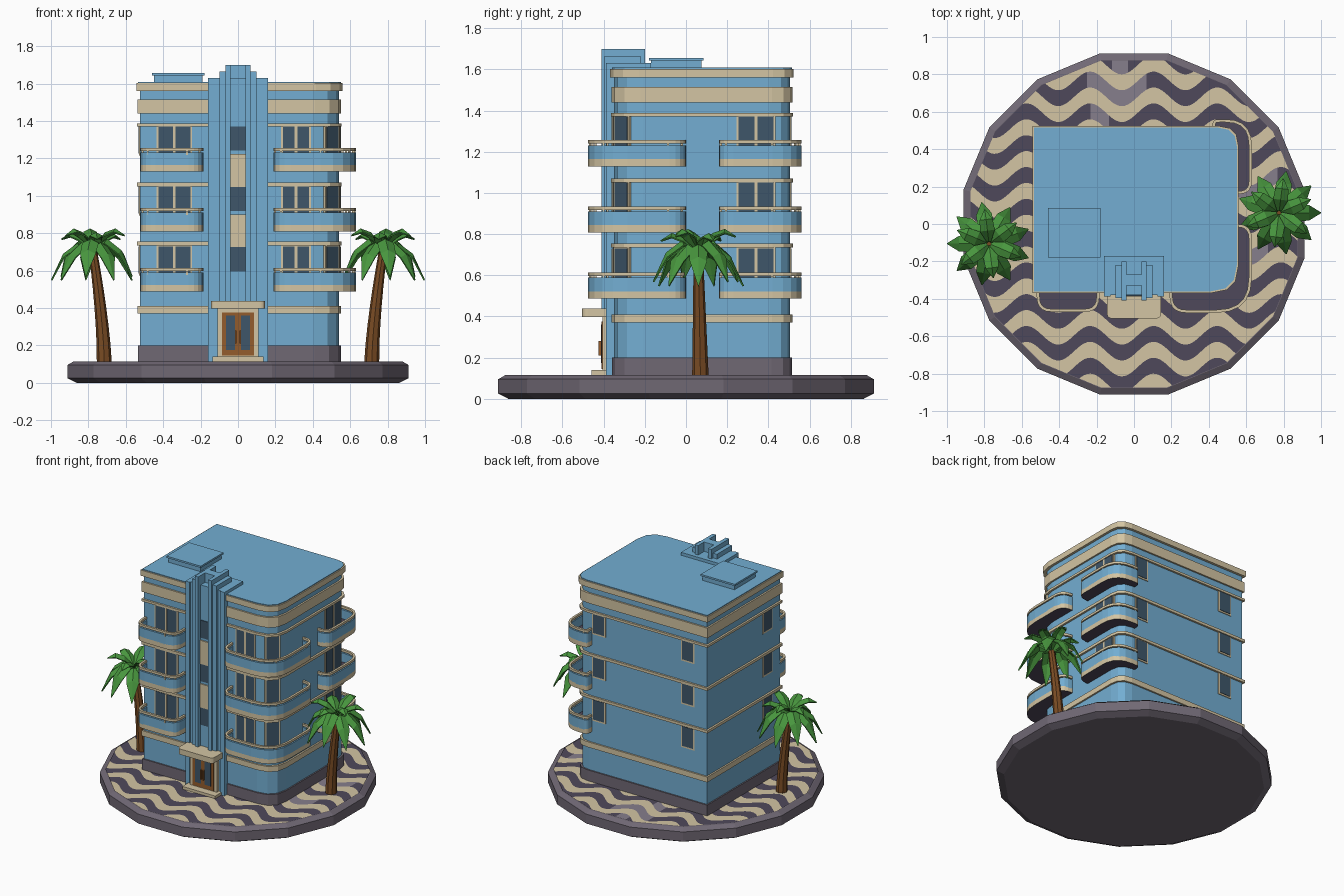
import bpy, bmesh, math
from mathutils import Vector, Matrix

cube = bpy.data.objects.get("Cube")
if cube:
    bpy.data.objects.remove(cube, do_unlink=True)


def material(name, *rgb):
    col = [(c / 255 / 12.92 if c < 11 else ((c / 255 + 0.055) / 1.055) ** 2.4) for c in rgb] + [1]
    m = bpy.data.materials.new(name)
    m.use_nodes = True
    m.diffuse_color = col
    bsdf = next(n for n in m.node_tree.nodes if n.type == 'BSDF_PRINCIPLED')
    bsdf.inputs["Base Color"].default_value = col
    bsdf.inputs["Roughness"].default_value = 0.8
    return m


BLUE = material("wall blue", 115, 174, 210)
CREAM = material("trim cream", 212, 197, 163)
GREY = material("stone grey", 112, 104, 116)
DARK = material("paving purple", 79, 73, 91)
PALE = material("paving grey", 134, 126, 140)
GLASS = material("window glass", 62, 86, 106)
BARK = material("palm bark", 122, 76, 36)
LEAF = material("palm green", 72, 150, 62)
WOOD = material("door brown", 148, 92, 44)


def finish(name, bm, *mats, recalc=True):
    if recalc:
        bmesh.ops.recalc_face_normals(bm, faces=bm.faces)
    me = bpy.data.meshes.new(name)
    bm.to_mesh(me)
    bm.free()
    for m in mats:
        me.materials.append(m)
    ob = bpy.data.objects.new(name, me)
    bpy.context.collection.objects.link(ob)
    return ob


def rounded(corners, closed=False, steps=5):
    """Corners are (x, y, radius); returns the path with each corner eased."""
    pts = [Vector(c[:2]) for c in corners]
    path = []
    for i, (p, c) in enumerate(zip(pts, corners)):
        if c[2] == 0 or (not closed and i in (0, len(pts) - 1)):
            path.append(p)
            continue
        a = p + (pts[i - 1] - p).normalized() * c[2]
        b = p + (pts[(i + 1) % len(pts)] - p).normalized() * c[2]
        for k in range(steps + 1):
            t = k / steps
            path.append(a * (1 - t) ** 2 + p * 2 * t * (1 - t) + b * t * t)
    return path


def prism(name, pts, z0, z1, mat, cap=None):
    bm = bmesh.new()
    f = bm.faces.new([bm.verts.new((p[0], p[1], z0)) for p in pts])
    up = bmesh.ops.extrude_face_region(bm, geom=[f])["geom"]
    for v in up:
        if isinstance(v, bmesh.types.BMVert):
            v.co.z = z1
    bm.normal_update()
    if cap:
        for f in bm.faces:
            f.material_index = int(abs(f.normal.z) > 0.5)
    return finish(name, bm, mat, *([cap] if cap else []))


def box(name, x0, x1, y0, y1, z0, z1, mat):
    return prism(name, [(x0, y0), (x1, y0), (x1, y1), (x0, y1)], z0, z1, mat)


def ribbon(name, path, thick, z0, z1, mat):
    """Upright strip following a path, thickened to the path's left."""
    inner = []
    for i, p in enumerate(path):
        d = (path[min(i + 1, len(path) - 1)] - path[max(i - 1, 0)]).normalized()
        inner.append(p + Vector((-d.y, d.x)) * thick)
    return prism(name, path + inner[::-1], z0, z1, mat)


def panel(name, x, y, angle, w, z0, z1, out, mat):
    """Upright plate centred on a wall point; angle 0 faces the front."""
    rot = Matrix.Rotation(math.radians(angle), 2)
    quad = [(-w / 2, -out), (w / 2, -out), (w / 2, 0.01), (-w / 2, 0.01)]
    return prism(name, [Vector((x, y)) + rot @ Vector(q) for q in quad], z0, z1, mat)


def lathe(name, rings, sides, mat, turn=0):
    """Rings are (x, y, z, radius), joined and capped."""
    bm = bmesh.new()
    loops = []
    for x, y, z, r in rings:
        angs = [(k + turn) * math.tau / sides for k in range(sides)]
        loops.append([bm.verts.new((x + r * math.cos(a), y + r * math.sin(a), z)) for a in angs])
    for lo, hi in zip(loops, loops[1:]):
        for k in range(sides):
            n = (k + 1) % sides
            bm.faces.new((lo[k], lo[n], hi[n], hi[k]))
    bm.faces.new(loops[0][::-1])
    bm.faces.new(loops[-1])
    return finish(name, bm, mat)


# Round base with a bevelled rim
SIDES = 16
lathe("base_disc", [(0, 0, 0, .88), (0, 0, .025, .93), (0, 0, .095, .93), (0, 0, .115, .895)],
      SIDES, GREY, 0.5)

# Wavy paving, striped row by row and trimmed to the base
bm = bmesh.new()
COLS, ROWS, STEP = 120, 24, 0.085
grid = [[bm.verts.new((-1 + 2 * c / COLS,
                       (r - ROWS / 2) * STEP + 0.05 * math.sin(math.tau * (2 * c / COLS) / 0.34),
                       0.12)) for c in range(COLS + 1)] for r in range(ROWS + 1)]
patches = [(-.1, .7, .17), (.66, .2, .12), (.63, -.15, .1)]
for r in range(ROWS):
    for c in range(COLS):
        f = bm.faces.new((grid[r][c], grid[r][c + 1], grid[r + 1][c + 1], grid[r + 1][c]))
        mid = f.calc_center_median()
        worn = any(math.hypot(mid.x - px, mid.y - py) < pr for px, py, pr in patches)
        f.material_index = 1 if r % 2 else (2 if worn else 0)
for k in range(SIDES):
    n = Vector((math.cos(k * math.tau / SIDES), math.sin(k * math.tau / SIDES), 0))
    bmesh.ops.bisect_plane(bm, geom=bm.verts[:] + bm.edges[:] + bm.faces[:],
                           plane_co=n * 0.875, plane_no=n, clear_outer=True)
finish("wave_paving", bm, DARK, CREAM, PALE, recalc=False)


# Main block: square left corners, rounded right corners
def outline(g):
    return rounded([(-.525 - g, -.35 - g, 0), (.54 + g, -.35 - g, .14),
                    (.54 + g, .505 + g, .1), (-.525 - g, .505 + g, 0)], True, 3)


prism("main_block", outline(0), .1, 1.6, BLUE)
prism("plinth", outline(.01), .1, .2, GREY)
for z0, z1, g in [(.37, .41, .012), (.735, .755, .014), (1.05, 1.07, .014), (1.37, 1.387, .014),
                  (1.44, 1.515, .012), (1.56, 1.602, .018)]:
    prism("trim_band", outline(g), z0, z1, CREAM)
prism("roof_deck", outline(.01), 1.59, 1.608, BLUE)
box("roof_hatch", -.45, -.19, -.17, .075, 1.6, 1.65, BLUE)
box("roof_hatch_lid", -.46, -.18, -.18, .085, 1.642, 1.655, BLUE)

# Balconies and windows on the three upper floors
balconies = [
    [(-.52, -.32, 0), (-.52, -.47, .08), (-.185, -.47, .08), (-.185, -.32, 0)],
    [(.19, -.3, 0), (.19, -.475, .09), (.63, -.475, .19), (.63, 0, .08), (.5, 0, 0)],
    [(.5, .16, 0), (.63, .16, .07), (.63, .56, .14), (.42, .56, .03), (.42, .47, 0)],
]
# x, y, facing angle, width, sill height
windows = [(-.34, -.35, 0, .17, .52), (.31, -.35, 0, .14, .52), (.501, -.311, 45, .085, .52),
           (.54, .34, 90, .17, .52), (.36, .505, 180, .09, .585), (-.37, .505, 180, .09, .585),
           (-.525, -.2, 270, .09, .585)]
for floor in range(3):
    dz = floor * 0.321
    for corners in balconies:
        path = rounded(corners)
        base = .487 + dz
        prism("balcony_floor", path, base, base + .035, CREAM, DARK)
        skin = [p.copy() for p in path]
        ribbon("balcony_wall", skin, .016, base + .03, base + .102, BLUE)
        ribbon("balcony_rail", skin, .016, base + .11, base + .127, CREAM)
        for p in path[1:-1:3]:
            mid = sum(path, Vector((0, 0))) / len(path)
            q = p + (mid - p).normalized() * .009
            box("rail_post", q.x - .005, q.x + .005, q.y - .005, q.y + .005,
                base + .09, base + .115, CREAM)
    for x, y, ang, w, sill in windows:
        z0, z1 = sill + dz, .73 + dz
        panel("window_frame", x, y, ang, w + .02, z0 - .012, z1 + .005, .005, CREAM)
        panel("window_glass", x, y, ang, w, z0, z1, .008, GLASS)
        if w > .12:
            panel("window_mullion", x, y, ang, .014, z0, z1, .011, CREAM)

# Stepped front tower with twin fins
box("tower_core", -.16, .16, -.38, -.17, .1, 1.63, BLUE)
box("tower_bridge", -.045, .045, -.33, -.27, 1.6, 1.7, BLUE)
for s in (-1, 1):
    box("tower_fin", s * .04, s * .068, -.41, -.2, .42, 1.7, BLUE)
    box("tower_step", s * .068, s * .1, -.395, -.22, .42, 1.665, BLUE)
    box("tower_pilaster", s * .125, s * .16, -.388, -.3, .1, 1.63, BLUE)
for floor in range(3):
    dz = floor * 0.323
    panel("stair_window", 0, -.38, 0, .08, .595 + dz, .725 + dz, .005, GLASS)
    if floor < 2:
        panel("stair_panel", 0, -.38, 0, .08, .725 + dz, .9 + dz, .009, CREAM)

# Entrance
prism("canopy", rounded([(-.145, -.36, 0), (-.145, -.505, .03), (.145, -.505, .03),
                         (.145, -.36, 0)]), .397, .438, CREAM)
box("door_surround", -.11, .11, -.405, -.3, .11, .397, CREAM)
box("door_step", -.135, .135, -.46, -.36, .1, .14, CREAM)
panel("door_leaf", 0, -.405, 0, .17, .145, .375, .005, WOOD)
for s in (-1, 1):
    panel("door_glass", s * .04, -.405, 0, .05, .175, .36, .009, GLASS)
    box("door_handle", s * .007, s * .015, -.425, -.4, .21, .28, WOOD)


# Palm trees: bent trunk and two tiers of folded leaves
def palm(side, y0, y1):
    x0, x1, top = side * .715, side * .775, .7
    rings = []
    for k in range(7):
        t = k / 6
        rings.append((x0 + (x1 - x0) * t ** 1.5, y0 + (y1 - y0) * t, .11 + (top - .11) * t,
                      .04 - .017 * t))
    lathe("palm_trunk", rings, 8, BARK)
    bm = bmesh.new()
    low = [(.01, 0, .012), (.08, .05, .045), (.16, -.01, .042), (.225, -.15, .002)]
    high = [(.01, .02, .012), (.07, .085, .04), (.13, .105, .035), (.185, .07, .002)]
    for count, shape, turn in ((9, low, 0), (6, high, .4)):
        for n in range(count):
            a = turn + n * math.tau / count
            out = Vector((side * math.cos(a), math.sin(a), 0))
            across = Vector((-out.y, out.x, 0))
            lift = .02 * (n % 2)
            rows = []
            for r, z, w in shape:
                c = Vector((x1, y1, top + z + lift)) + out * r
                rows.append([bm.verts.new(c + across * w * s - Vector((0, 0, abs(s) * w * .5)))
                             for s in (-1, 0, 1)])
            for p, q in zip(rows, rows[1:]):
                for i in (0, 1):
                    bm.faces.new((p[i], q[i], q[i + 1], p[i + 1]))
    crown = finish("palm_crown", bm, LEAF, recalc=False)
    mod = crown.modifiers.new("thickness", 'SOLIDIFY')
    mod.thickness = 0.008


palm(1, .07, .06)
palm(-1, -.1, -.105)
